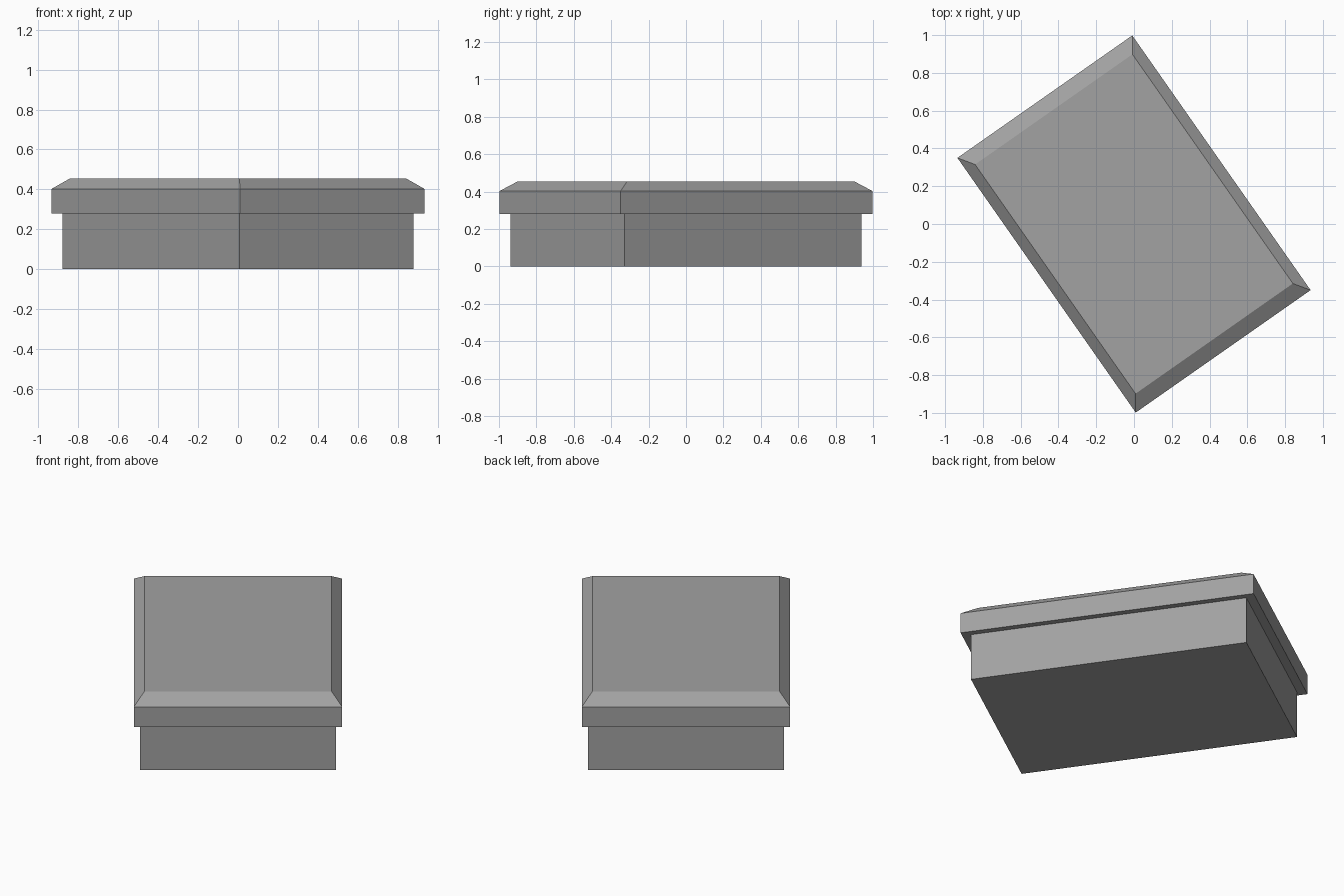
import bpy
import bmesh
import math
from mathutils import Matrix

cube = bpy.data.objects.get("Cube")
if cube:
    bpy.data.objects.remove(cube, do_unlink=True)

HALF_W, HALF_L = 0.565, 0.823
TURN = Matrix.Rotation(math.radians(35), 4, "Z")

grey = bpy.data.materials.new("plain grey")
grey.use_nodes = True
colour = (0.36, 0.36, 0.36, 1.0)
grey.diffuse_color = colour
grey.node_tree.nodes["Principled BSDF"].inputs["Base Color"].default_value = colour


def stacked_block(name, sections):
    """Closed rectangular block through (scale, height) sections."""
    bm = bmesh.new()
    rings = []
    for scale, z in sections:
        w, l = HALF_W * scale, HALF_L * scale
        rings.append([bm.verts.new((sx * w, sy * l, z))
                      for sx, sy in ((-1, -1), (1, -1), (1, 1), (-1, 1))])
    bm.faces.new(rings[0][::-1])
    bm.faces.new(rings[-1])
    for low, high in zip(rings, rings[1:]):
        for i in range(4):
            j = (i + 1) % 4
            bm.faces.new((low[i], low[j], high[j], high[i]))
    bm.transform(TURN)
    bmesh.ops.recalc_face_normals(bm, faces=bm.faces)
    mesh = bpy.data.meshes.new(name)
    bm.to_mesh(mesh)
    bm.free()
    mesh.materials.append(grey)
    obj = bpy.data.objects.new(name, mesh)
    bpy.context.collection.objects.link(obj)
    return obj


# Box body
stacked_block("base", [(0.94, 0.0), (0.94, 0.28)])
# Overhanging lid with a sloped rim
stacked_block("lid", [(1.0, 0.28), (1.0, 0.402), (0.9, 0.455)])
